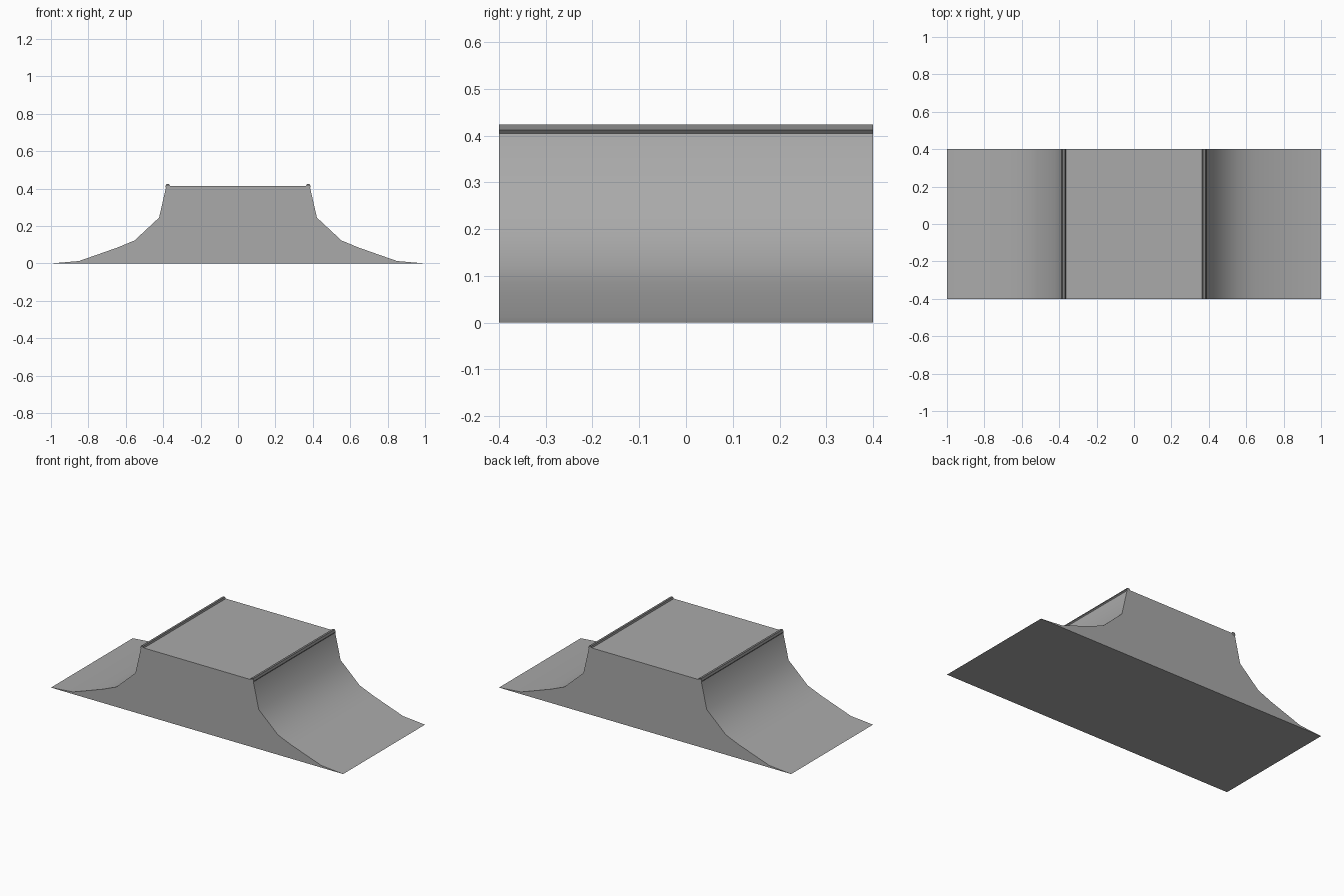
import bpy, math
from mathutils import Vector

if "Cube" in bpy.data.objects:
    bpy.data.objects.remove(bpy.data.objects["Cube"])

HALF_W = 0.4


def material(name, v):
    m = bpy.data.materials.new(name)
    m.diffuse_color = (v, v, v, 1)
    m.use_nodes = True
    m.node_tree.nodes["Principled BSDF"].inputs["Base Color"].default_value = m.diffuse_color
    return m


concrete = material("concrete grey", 0.40)
steel = material("steel grey", 0.20)


def extrude(name, profile, mat, smooth_angle):
    """Extrude a closed x-z profile across the full width in y."""
    n = len(profile)
    verts = [(x, y, z) for y in (-HALF_W, HALF_W) for x, z in profile]
    faces = [tuple(range(n)), tuple(range(2 * n - 1, n - 1, -1))]
    faces += [((i + 1) % n, i, n + i, n + (i + 1) % n) for i in range(n)]
    me = bpy.data.meshes.new(name)
    me.from_pydata(verts, [], faces)
    me.materials.append(mat)
    ob = bpy.data.objects.new(name, me)
    bpy.context.collection.objects.link(ob)
    bpy.ops.object.select_all(action='DESELECT')
    ob.select_set(True)
    bpy.context.view_layer.objects.active = ob
    bpy.ops.object.shade_smooth_by_angle(angle=math.radians(smooth_angle))
    return ob


# ramp body: curved quarter-pipe transition on both sides of a flat deck
curve = [(1.0, 0.0), (0.85, 0.013), (0.645, 0.085), (0.553, 0.123),
         (0.422, 0.245), (0.383, 0.415)]
extrude("ramp_body", curve + [(-x, z) for x, z in reversed(curve)], concrete, 45)

# hexagonal coping rails along both deck edges
for side, label in ((-1, "left"), (1, "right")):
    hexagon = [(side * 0.3755 + 0.0138 * math.cos(math.radians(60 * k)),
                0.412 + 0.0138 * math.sin(math.radians(60 * k))) for k in range(6)]
    extrude("coping_" + label, hexagon, steel, 30)
